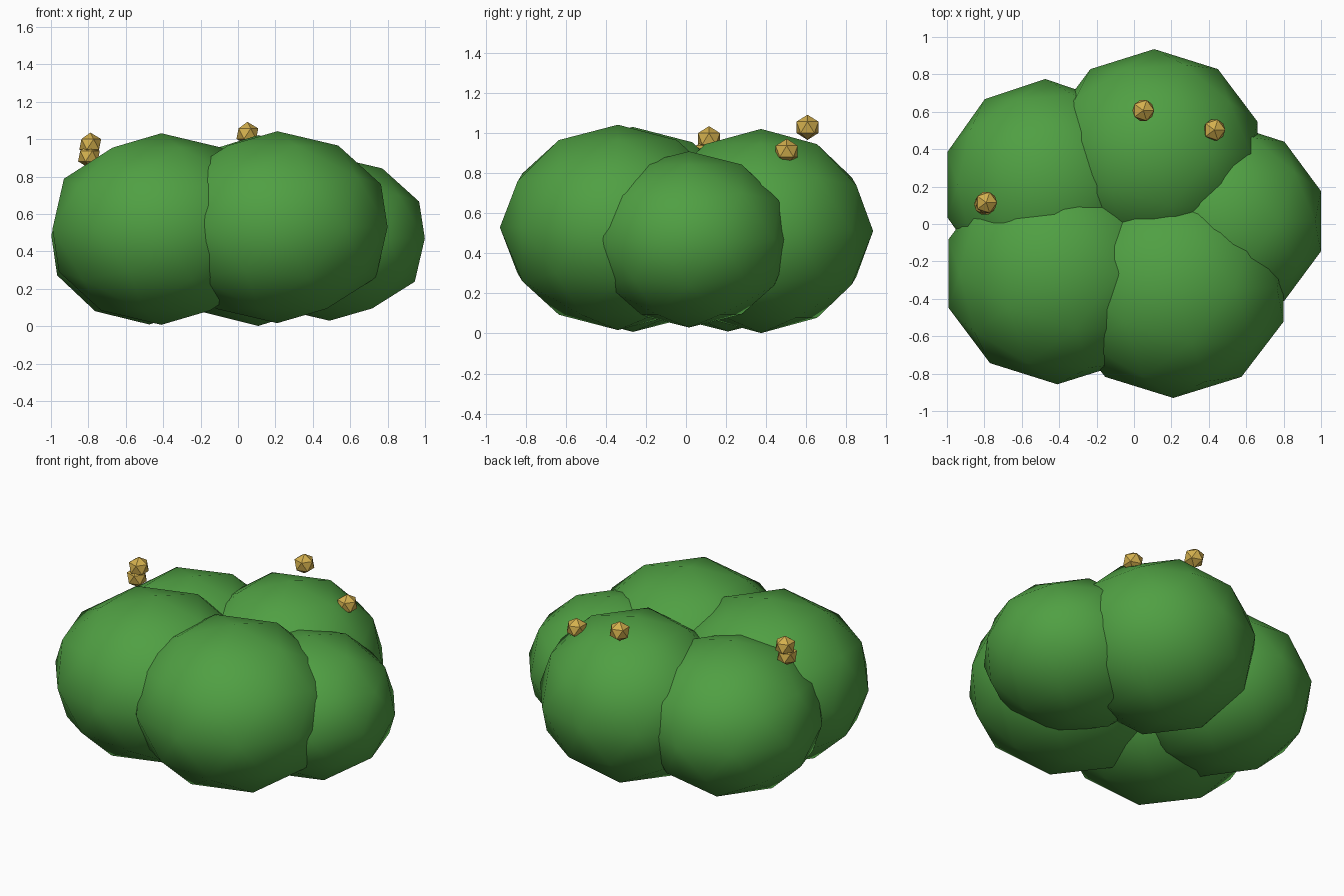
import bpy

if "Cube" in bpy.data.objects:
    bpy.data.objects.remove(bpy.data.objects["Cube"])


def material(name, rgb):
    m = bpy.data.materials.new(name)
    m.diffuse_color = (*rgb, 1)
    m.use_nodes = True
    m.node_tree.nodes["Principled BSDF"].inputs["Base Color"].default_value = m.diffuse_color
    return m


leaf_green = material("leaf green", (0.08, 0.35, 0.056))
berry_gold = material("berry gold", (0.65, 0.43, 0.075))


def ico(name, centre, radii, subdivisions, mat, smooth):
    bpy.ops.mesh.primitive_ico_sphere_add(subdivisions=subdivisions, radius=1)
    ob = bpy.context.object
    ob.name = name
    for v in ob.data.vertices:
        v.co = [c + r * p for c, r, p in zip(centre, radii, v.co)]
    ob.data.materials.append(mat)
    for p in ob.data.polygons:
        p.use_smooth = smooth
    return ob


# leafy clumps: centre and radii
clumps = {
    "leaf_clump_front_right": ((0.21, -0.34, 0.53), (0.62, 0.59, 0.513)),
    "leaf_clump_front_left": ((-0.41, -0.265, 0.52), (0.612, 0.592, 0.512)),
    "leaf_clump_back_left": ((-0.475, 0.21, 0.485), (0.55, 0.565, 0.475)),
    "leaf_clump_back": ((0.108, 0.375, 0.512), (0.58, 0.56, 0.51)),
    "leaf_clump_right": ((0.49, 0.015, 0.47), (0.535, 0.525, 0.44)),
}
for name, (centre, radii) in clumps.items():
    ico(name, centre, radii, 2, leaf_green, True)

# faceted berries on top
berries = [(0.05, 0.607, 1.03), (0.43, 0.503, 0.91),
           (-0.79, 0.115, 0.973), (-0.797, 0.105, 0.91)]
for i, centre in enumerate(berries):
    ico(f"berry_{i + 1}", centre, (0.065, 0.065, 0.063), 1, berry_gold, False)
